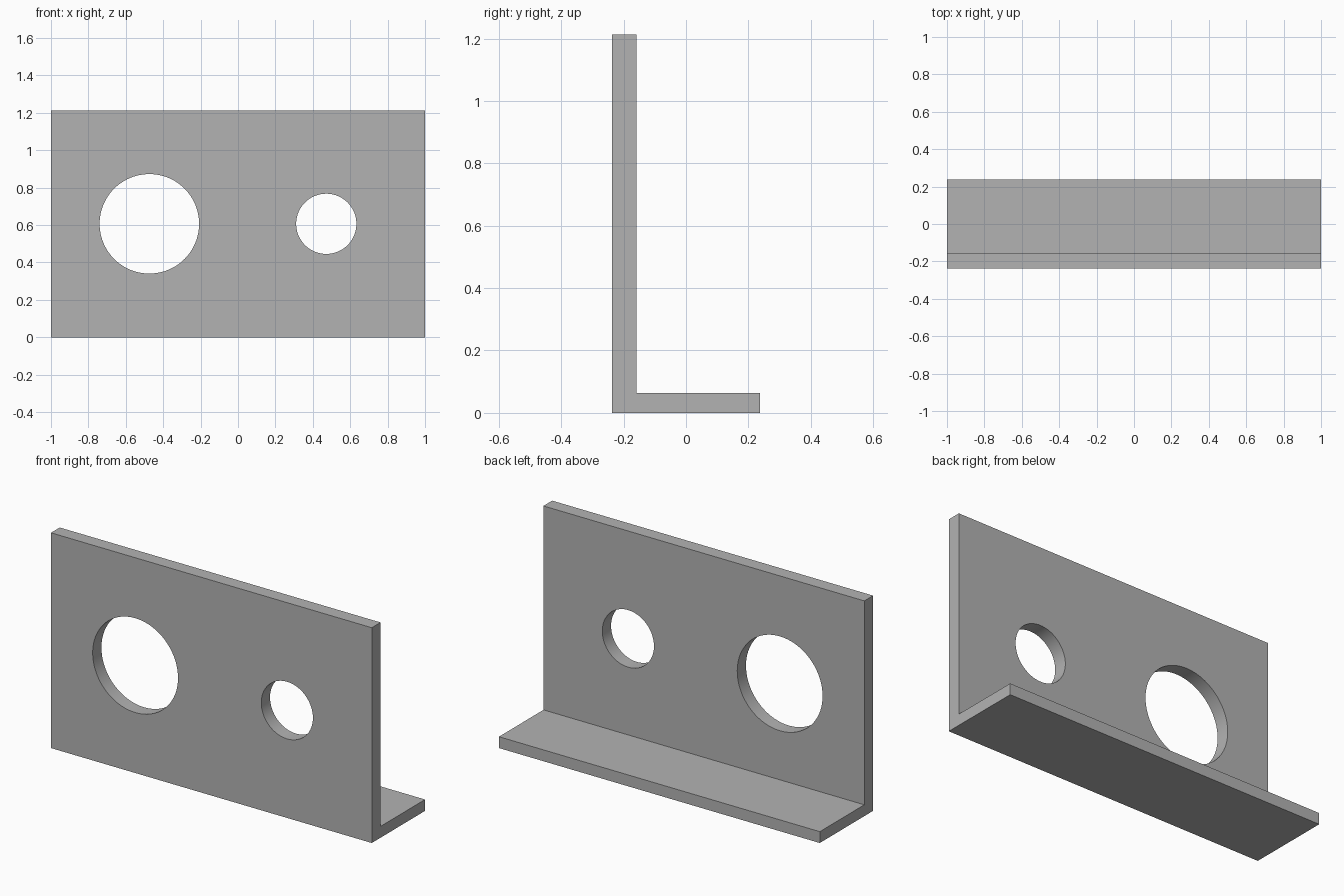
import bpy
import bmesh
import math

cube = bpy.data.objects.get("Cube")
if cube:
    bpy.data.objects.remove(cube, do_unlink=True)

LENGTH, DEPTH, HEIGHT = 2.0, 0.474, 1.213
WALL, BASE = 0.078, 0.064
FRONT = -DEPTH / 2

# Plain grey material
grey = bpy.data.materials.new("plain grey")
grey.use_nodes = True
colour = (0.45, 0.45, 0.45, 1)
grey.diffuse_color = colour
grey.node_tree.nodes["Principled BSDF"].inputs["Base Color"].default_value = colour

# L-shaped section, extruded along x
section = [(FRONT, 0), (-FRONT, 0), (-FRONT, BASE),
           (FRONT + WALL, BASE), (FRONT + WALL, HEIGHT), (FRONT, HEIGHT)]
bm = bmesh.new()
end = bm.faces.new([bm.verts.new((-LENGTH / 2, y, z)) for y, z in section])
grown = bmesh.ops.extrude_face_region(bm, geom=[end], use_keep_orig=True)
moved = [v for v in grown["geom"] if isinstance(v, bmesh.types.BMVert)]
bmesh.ops.translate(bm, verts=moved, vec=(LENGTH, 0, 0))
bmesh.ops.recalc_face_normals(bm, faces=bm.faces)
mesh = bpy.data.meshes.new("angle_bracket")
bm.to_mesh(mesh)
bm.free()
mesh.materials.append(grey)
bracket = bpy.data.objects.new("angle_bracket", mesh)
bpy.context.collection.objects.link(bracket)


def drill(name, x, radius):
    """Cut a round hole through the upright plate at mid height."""
    bpy.ops.mesh.primitive_cylinder_add(
        vertices=96, radius=radius, depth=WALL * 3,
        location=(x, FRONT + WALL / 2, HEIGHT / 2), rotation=(math.pi / 2, 0, 0))
    cutter = bpy.context.object
    cutter.name = name
    cutter.hide_render = True
    cutter.data.materials.append(grey)
    cut = bracket.modifiers.new(name, "BOOLEAN")
    cut.operation = "DIFFERENCE"
    cut.solver = "EXACT"
    cut.object = cutter
    bpy.ops.object.select_all(action="DESELECT")
    bracket.select_set(True)
    bpy.context.view_layer.objects.active = bracket
    bpy.ops.object.modifier_apply(modifier=cut.name)
    bpy.data.objects.remove(cutter, do_unlink=True)


# Large and small holes
drill("large_hole", -0.474, 0.266)
drill("small_hole", 0.472, 0.161)

# Smooth hole walls, sharp plate edges
bpy.ops.object.shade_smooth_by_angle(angle=math.radians(30))
